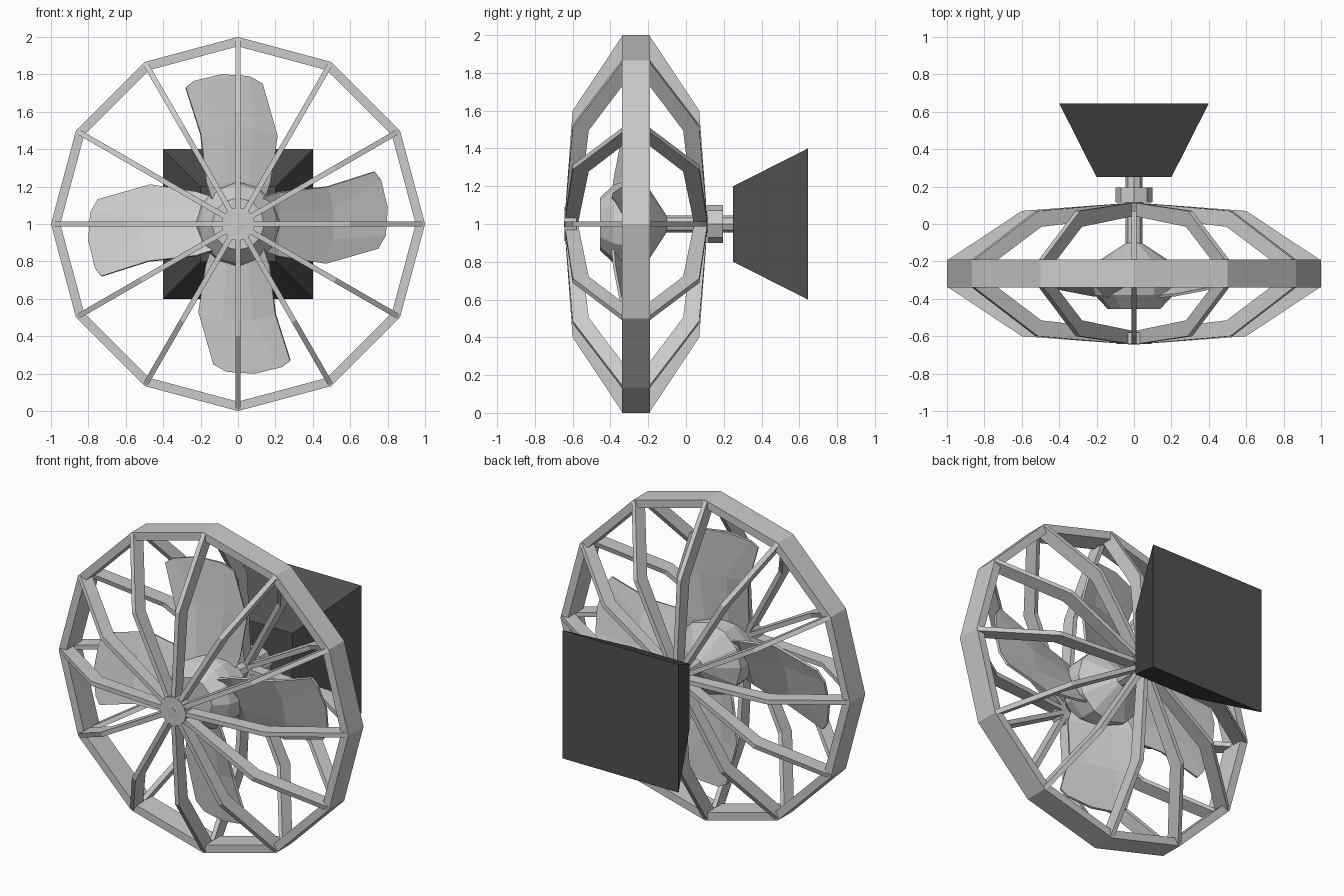
import bpy
from math import cos, sin, pi, radians
from mathutils import Matrix, Vector

if "Cube" in bpy.data.objects:
    bpy.data.objects.remove(bpy.data.objects["Cube"])

CENTRE = Matrix.Translation((0, 0, 1))
MID_Y = -0.265


def make(name, verts, faces, mat=None):
    me = bpy.data.meshes.new(name)
    me.from_pydata([CENTRE @ Vector(v) for v in verts], [], faces)
    ob = bpy.data.objects.new(name, me)
    bpy.context.collection.objects.link(ob)
    bpy.context.view_layer.objects.active = ob
    ob.select_set(True)
    bpy.ops.object.mode_set(mode='EDIT')
    bpy.ops.mesh.select_all(action='SELECT')
    bpy.ops.mesh.normals_make_consistent(inside=False)
    bpy.ops.object.mode_set(mode='OBJECT')
    ob.select_set(False)
    if mat:
        me.materials.append(mat)
    return ob


def lathe(name, profile, sides, closed=False, offset=0.0, mat=None):
    """Spin (radius, y) points around the fan axis; cap ends unless closed."""
    n = len(profile)
    verts = [(r * cos(2 * pi * i / sides + offset), y, r * sin(2 * pi * i / sides + offset))
             for r, y in profile for i in range(sides)]
    faces = []
    for j in range(n if closed else n - 1):
        k = (j + 1) % n
        for i in range(sides):
            m = (i + 1) % sides
            faces.append((j * sides + i, j * sides + m, k * sides + m, k * sides + i))
    if not closed:
        faces += [tuple(range(sides)), tuple(range((n - 1) * sides, n * sides))]
    return make(name, verts, faces, mat)


def grey(name, v):
    mat = bpy.data.materials.new(name)
    mat.diffuse_color = (v, v, v, 1)
    mat.use_nodes = True
    mat.node_tree.nodes["Principled BSDF"].inputs["Base Color"].default_value = mat.diffuse_color
    return mat


dark = grey("dark_grey", 0.08)

# Cage rim
lathe("cage_rim", [(1.0, -0.34), (1.0, -0.19), (0.95, -0.19), (0.95, -0.34)], 12, closed=True)

# Bent cage spokes, front and mirrored back
outer = [(0.0, -0.645), (0.6, -0.60), (0.995, -0.338)]
inner = [(0.97, -0.26), (0.58, -0.515), (0.0, -0.575)]
path = outer + inner


def spokes(name, back):
    verts, faces = [], []
    for i in range(12):
        rot = Matrix.Rotation(-i * pi / 6, 4, 'Y')
        b = len(verts)
        for w in (-0.014, 0.014):
            for r, y in path:
                verts.append(rot @ Vector((r, 2 * MID_Y - y if back else y, w)))
        faces += [tuple(b + k for k in f) for f in
                  ((0, 1, 4, 5), (1, 2, 3, 4), (6, 7, 10, 11), (7, 8, 9, 10))]
        faces += [(b + k, b + (k + 1) % 6, b + 6 + (k + 1) % 6, b + 6 + k) for k in range(6)]
    make(name, verts, faces)


spokes("front_cage_spokes", False)
spokes("back_cage_spokes", True)
lathe("front_cage_cap", [(0.09, -0.642), (0.09, -0.58)], 12)

# Fan hub, shaft and collar
lathe("fan_hub", [(0.14, -0.455), (0.21, -0.38), (0.225, -0.32), (0.225, -0.22), (0.04, -0.10)], 12)
lathe("shaft", [(0.045, -0.12), (0.045, 0.27)], 8)
lathe("collar", [(0.1, 0.115), (0.1, 0.195)], 8)

# Square tapered wall mount
lathe("wall_mount", [(0.2 * 2 ** 0.5, 0.25), (0.4 * 2 ** 0.5, 0.645)], 4, offset=pi / 4, mat=dark)

# Four twisted blades: rows of (x, z, y) from root to tip
rows = [[(-0.13, 0.10, -0.39), (-0.05, 0.10, -0.345), (0.05, 0.10, -0.29), (0.13, 0.10, -0.24)],
        [(-0.17, 0.22, -0.38), (-0.06, 0.22, -0.33), (0.06, 0.22, -0.27), (0.17, 0.22, -0.22)],
        [(-0.20, 0.48, -0.33), (-0.08, 0.51, -0.29), (0.08, 0.51, -0.25), (0.21, 0.47, -0.21)],
        [(-0.28, 0.73, -0.315), (-0.235, 0.765, -0.305), (0.06, 0.79, -0.24), (0.13, 0.75, -0.22)]]
tip = (-0.09, 0.80, -0.27)
for b in range(4):
    rot = Matrix.Rotation(b * pi / 2, 4, 'Y')
    verts = [rot @ Vector((x, y, z)) for row in rows for x, z, y in row]
    verts.append(rot @ Vector((tip[0], tip[2], tip[1])))
    faces = [(4 * r + c, 4 * r + c + 1, 4 * r + c + 5, 4 * r + c + 4)
             for r in range(3) for c in range(3)]
    faces.append((13, 14, 16))
    blade = make("fan_blade_%d" % (b + 1), verts, faces)
    sol = blade.modifiers.new("thickness", 'SOLIDIFY')
    sol.thickness = 0.015
    sol.offset = 0
